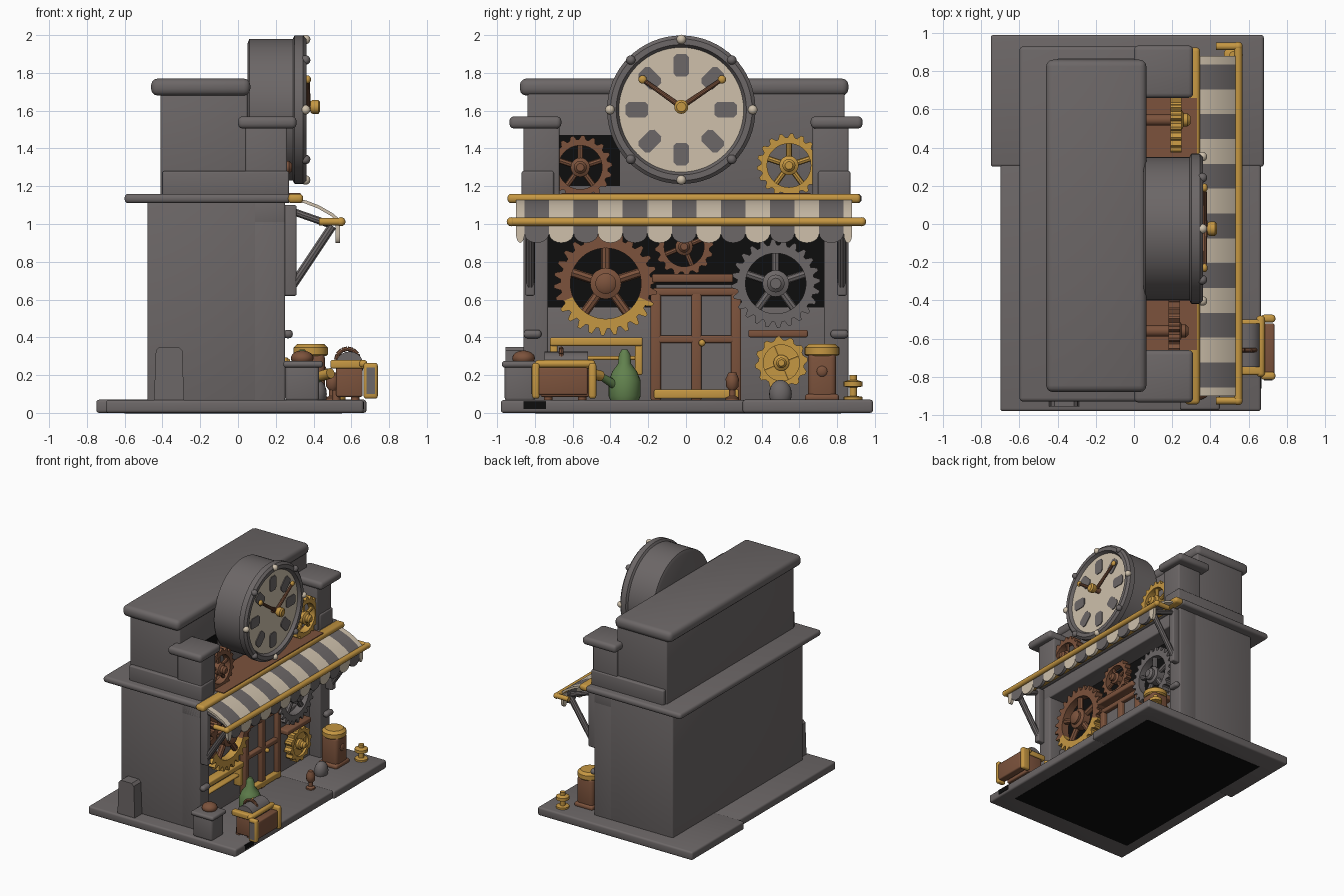
import bpy, bmesh, math
from mathutils import Vector, Matrix

if "Cube" in bpy.data.objects:
    bpy.data.objects.remove(bpy.data.objects["Cube"])


def material(name, rgb):
    m = bpy.data.materials.new(name)
    m.diffuse_color = (*rgb, 1)
    m.use_nodes = True
    m.node_tree.nodes["Principled BSDF"].inputs["Base Color"].default_value = m.diffuse_color
    return m


GRAY = material("stone gray", (0.15, 0.135, 0.135))
GOLD = material("brass gold", (0.56, 0.31, 0.055))
BROWN = material("copper brown", (0.2, 0.085, 0.045))
CREAM = material("cream", (0.62, 0.53, 0.41))
GREEN = material("green", (0.12, 0.22, 0.075))
BLACK = material("dark recess", (0.004, 0.004, 0.004))


def finish(name, bm, *mats):
    bmesh.ops.recalc_face_normals(bm, faces=bm.faces)
    me = bpy.data.meshes.new(name)
    bm.to_mesh(me)
    bm.free()
    for m in mats:
        me.materials.append(m)
    ob = bpy.data.objects.new(name, me)
    bpy.context.collection.objects.link(ob)
    return ob


def box(name, x, y, z, mat, bevel=0.01):
    bm = bmesh.new()
    size = Vector((x[1] - x[0], y[1] - y[0], z[1] - z[0]))
    mid = Vector((x[0] + x[1], y[0] + y[1], z[0] + z[1])) / 2
    bmesh.ops.create_cube(bm, size=1, matrix=Matrix.Translation(mid) @ Matrix.Diagonal((*size, 1)))
    if bevel:
        b = min(bevel, min(size) * 0.45)
        bmesh.ops.bevel(bm, geom=bm.edges[:], offset=b, segments=3, profile=0.5, affect='EDGES')
    return finish(name, bm, mat)


def rod(name, p0, p1, r, mat, r2=None, seg=20):
    bm = bmesh.new()
    p0, p1 = Vector(p0), Vector(p1)
    d = p1 - p0
    rot = Vector((0, 0, 1)).rotation_difference(d).to_matrix().to_4x4()
    bmesh.ops.create_cone(bm, cap_ends=True, segments=seg, radius1=r, radius2=r if r2 is None else r2,
                          depth=d.length, matrix=Matrix.Translation((p0 + p1) / 2) @ rot)
    return finish(name, bm, mat)


def ball(name, c, r, mat):
    bm = bmesh.new()
    bmesh.ops.create_uvsphere(bm, u_segments=20, v_segments=12, radius=1,
                              matrix=Matrix.Translation(c) @ Matrix.Diagonal((*r, 1)))
    return finish(name, bm, mat)


def prism(name, pts, axis, a, b, mat):
    """Extrude a 2D outline along x (points are y,z) or along y (points are x,z)."""
    bm = bmesh.new()
    put = (lambda p, t: (t, p[0], p[1])) if axis == 'x' else (lambda p, t: (p[0], t, p[1]))
    A, B = [[bm.verts.new(put(p, t)) for p in pts] for t in (a, b)]
    bm.faces.new(A)
    bm.faces.new(B)
    for i in range(len(pts)):
        j = (i + 1) % len(pts)
        bm.faces.new((A[i], A[j], B[j], B[i]))
    return finish(name, bm, mat)


def lathe(name, prof, centre, axis, mat, seg=32):
    """Spin (radius, height) points about x or z."""
    bm = bmesh.new()
    rings = []
    for r, h in prof:
        ring = []
        for i in range(seg):
            a = 2 * math.pi * i / seg
            c, s = r * math.cos(a), r * math.sin(a)
            v = (h, c, s) if axis == 'x' else (c, s, h)
            ring.append(bm.verts.new(Vector(v) + Vector(centre)))
        rings.append(ring)
    for A, B in zip(rings, rings[1:]):
        for i in range(seg):
            j = (i + 1) % seg
            bm.faces.new((A[i], A[j], B[j], B[i]))
    bm.faces.new(rings[0])
    bm.faces.new(rings[-1])
    return finish(name, bm, mat)


def gear(name, y, z, x0, x1, R, teeth, spokes, mat, low=None):
    """Toothed ring with spokes and a hub; faces under low[0] take low[1]."""
    bm = bmesh.new()
    n = teeth * 4
    rows = []
    for x, inner in ((x0, 0), (x1, 0), (x1, 1), (x0, 1)):
        row = []
        for i in range(n):
            a = 2 * math.pi * (i + 0.5) / n
            r = R * (0.68 if inner else (1 if i % 4 < 2 else 0.87))
            row.append(bm.verts.new((x, y + r * math.cos(a), z + r * math.sin(a))))
        rows.append(row)
    for k in range(4):
        A, B = rows[k], rows[(k + 1) % 4]
        for i in range(n):
            j = (i + 1) % n
            f = bm.faces.new((A[i], A[j], B[j], B[i]))
            if low and f.calc_center_median().z < low[0]:
                f.material_index = 1
    finish(name + "_ring", bm, mat, low[1] if low else mat)
    for i in range(spokes):
        a = 2 * math.pi * (i + 0.25) / spokes
        rod(name + "_spoke", ((x0 + x1) / 2, y, z),
            ((x0 + x1) / 2, y + R * .75 * math.cos(a), z + R * .75 * math.sin(a)), R * .09, mat, seg=8)
    lathe(name + "_hub", [(R * .3, x0), (R * .3, x1), (R * .2, x1 + .01), (R * .2, x1 + .03), (R * .12, x1 + .045)],
          (0, y, z), 'x', mat, 20)


# base slab
box("base_slab", (-.70, .665), (-.98, .32), (0, .068), GRAY, .015)
box("base_slab_wide", (-.75, .68), (.3, .99), (0, .07), GRAY, .015)
box("base_underside", (-.6, .55), (-.8, .82), (-.002, .003), BLACK, 0)
box("base_chip", (.66, .668), (-.86, -.74), (.02, .06), BLACK, 0)

# main walls with recessed shop front
box("main_body", (-.48, .1), (-.86, .86), (.06, 1.13), GRAY, .012)
box("lintel_beam", (.08, .25), (-.86, .86), (1.0, 1.13), GRAY)
box("front_wall_low", (.08, .15), (-.75, .75), (.06, .56), GRAY)
box("front_dark", (.095, .104), (-.73, .73), (.55, 1.0), BLACK, 0)
box("cornice", (-.6, .28), (-.93, .93), (1.11, 1.16), GRAY, .02)
box("upper_body", (-.41, .05), (-.84, .84), (1.15, 1.7), GRAY)
box("roof_cap", (-.46, .065), (-.88, .86), (1.68, 1.77), GRAY, .035)
box("upper_recess_dark", (.05, .056), (-.72, -.35), (1.2, 1.47), BLACK, 0)
box("balcony_floor", (.06, .33), (-.66, .66), (1.15, 1.165), BROWN, 0)
for s in (-1, 1):
    def span(a, b):
        return (min(a * s, b * s), max(a * s, b * s))
    box("front_pillar", (.08, .25), span(.73, .86), (.06, 1.12), GRAY)
    box("parapet_step", (-.4, .27), span(.7, .87), (1.15, 1.28), GRAY)
    box("upper_pillar", (.04, .26), span(.67, .86), (1.15, 1.52), GRAY)
    box("pillar_cap", (0, .31), span(.66, .935), (1.505, 1.57), GRAY, .025)
    # awning bracket
    box("bracket_post", (.24, .31), span(.8, .85), (.62, 1.1), GRAY)
    rod("bracket_brace", (.28, s * .825, .66), (.5, s * .825, .99), .024, GRAY, seg=10)
    rod("bracket_arm", (.28, s * .825, 1.07), (.48, s * .825, 1.0), .02, GRAY, seg=10)
    box("pillar_knob", (.24, .29), span(.765, .86), (.395, .44), GRAY, .02)

# striped awning with scalloped edge
top = [(.29, 1.135), (.36, 1.125), (.43, 1.098), (.5, 1.058), (.55, 1.015)]
section = top + [(x - .008, z - .015) for x, z in reversed(top)]
for i in range(-7, 8):
    m = GRAY if i % 2 == 0 else CREAM
    a, b = max(-.9, i * .13 - .075), min(.88, i * .13 + .055)
    prism("awning_stripe", section, 'y', a, b, m)
    c, w = (a + b) / 2, (b - a) / 2
    arc = [(c + w * math.cos(t * math.pi / 10), .95 - .05 * math.sin(t * math.pi / 10)) for t in range(11)]
    prism("awning_scallop", [(b, 1.01)] + arc + [(a, 1.01)], 'x', .515, .54, m)
box("awning_top_bar", (.265, .345), (-.945, .925), (1.11, 1.16), GOLD, .02)
rod("awning_front_bar", (.545, -.93, 1.012), (.545, .935, 1.012), .022, GOLD)
for y in (-.925, .93):
    rod("awning_end_bar", (.43, y, 1.012), (.545, y, 1.012), .02, GOLD)
    ball("awning_corner", (.545, y, 1.012), (.024,) * 3, GOLD)

# clock
CY, CZ = -.025, 1.605
lathe("clock_case", [(.35, .05), (.375, .06), (.375, .29), (.393, .30), (.393, .345), (.375, .362),
                     (.345, .362), (.328, .33)], (0, CY, CZ), 'x', GRAY, 64)
rod("clock_face", (.326, CY, CZ), (.337, CY, CZ), .33, CREAM, seg=64)
for i in range(8):
    a = i * math.pi / 4
    u, v = Vector((math.cos(a), math.sin(a))), Vector((-math.sin(a), math.cos(a)))
    o, h, w = Vector((CY, CZ)) + u * .235, .06, .042
    prism("hour_mark", [o + u * h * p + v * w * q for p, q in
                        ((-1, -.6), (-.7, -1), (.7, -1), (1, -.6), (1, .6), (.7, 1), (-.7, 1), (-1, .6))],
          'x', .336, .343, GRAY)
    ball("rim_stud", (.358, CY + .378 * u[0], CZ + .372 * u[1]), (.025,) * 3, CREAM if i % 2 == 0 else GRAY)
for y, z in ((-.23, 1.765), (.19, 1.765)):
    rod("clock_hand", (.37, CY, 1.62), (.37, y, z), .015, BROWN, .011, 10)
    ball("hand_tip", (.37, y, z), (.016, .022, .022), GOLD)
rod("clock_hub_stem", (.33, CY, 1.62), (.4, CY, 1.62), .022, BROWN)
lathe("clock_hub", [(.03, .385), (.037, .395), (.037, .425), (.025, .435)], (0, CY, 1.62), 'x', GOLD, 20)

# gears
gear("upper_left_gear", -.56, 1.30, .18, .24, .17, 18, 5, BROWN)
gear("upper_right_gear", .545, 1.31, .19, .25, .17, 18, 5, GOLD)
rod("upper_left_axle", (.04, -.56, 1.3), (.2, -.56, 1.3), .03, BROWN)
rod("upper_right_axle", (.04, .545, 1.31), (.2, .545, 1.31), .03, BROWN)
gear("big_left_gear", -.425, .685, .16, .225, .275, 26, 5, BROWN, (.6, GOLD))
gear("big_right_gear", .475, .685, .15, .215, .235, 24, 5, GRAY)
gear("door_top_gear", -.01, .88, .14, .19, .155, 16, 4, BROWN)
gear("small_gear", .505, .265, .17, .23, .14, 12, 4, GOLD)
rod("small_gear_plate", (.17, .505, .265), (.21, .505, .265), .1, GOLD)

# door
box("door_glass", (.14, .165), (-.16, .27), (.07, .68), GRAY, 0)
for y in (-.16, .055, .265):
    box("door_stile", (.14, .2), (y - .027, y + .027), (.065, .64), BROWN)
for z0, z1 in ((.37, .41), (.62, .66)):
    box("door_rail", (.14, .2), (-.18, .285), (z0, z1), BROWN)
box("door_lintel", (.14, .23), (-.18, .25), (.69, .735), BROWN)
box("door_kickplate", (.14, .205), (-.17, .28), (.075, .125), GOLD)
ball("door_knob", (.21, .085, .37), (.018,) * 3, GOLD)

# window sill and brass window frame
box("window_sill", (.14, .23), (.33, .645), (.4, .44), BROWN)
box("window_frame_top", (.14, .22), (-.72, -.23), (.355, .4), GOLD)
for y in (-.7, -.25):
    box("window_frame_side", (.14, .21), (y - .02, y + .02), (.2, .38), GOLD)
box("window_frame_bar", (.14, .2), (-.7, -.25), (.28, .3), GOLD)

# side buttress
prism("side_buttress", [(-.445, .06), (-.285, .06), (-.295, .33), (-.315, .35), (-.415, .35), (-.435, .33)],
      'y', -.955, -.85, GRAY)

# stone crate with copper lump
box("crate", (.25, .43), (-.96, -.8), (.06, .265), GRAY, .02)
box("crate_lid", (.24, .45), (-.975, -.79), (.24, .275), GRAY, .015)
ball("crate_lump", (.34, -.86, .29), (.06, .06, .04), BROWN)

# trunk
box("trunk_body", (.52, .66), (-.77, -.51), (.085, .24), BROWN)
rod("trunk_dome", (.59, -.75, .25), (.59, -.52, .25), .075, GRAY)
for y in (-.77, -.53):
    box("trunk_strap", (.49, .67), (y - .02, y + .03), (.235, .28), GOLD)
box("trunk_lid_edge", (.64, .685), (-.8, -.48), (.24, .28), GOLD, .02)
box("trunk_front_panel", (.67, .735), (-.79, -.52), (.095, .24), BROWN)
for y in (-.8, -.5):
    box("trunk_front_end", (.665, .74), (y - .015, y + .025), (.075, .265), GOLD, .015)
box("trunk_side_panel", (.68, .725), (-.82, -.81), (.1, .24), GRAY, 0)
for y in (-.73, -.55):
    for x in (.52, .62):
        rod("trunk_leg", (x, y, .06), (x, y, .12), .022, BROWN, seg=12)
path = [(.58 + .06 * math.cos(t * math.pi / 6), -.66, .28 + .06 * math.sin(t * math.pi / 6)) for t in range(7)]
for a, b in zip(path, path[1:]):
    rod("trunk_handle", a, b, .012, BROWN, seg=8)

# watering can
lathe("watering_can", [(.075, .065), (.085, .09), (.085, .17), (.065, .22), (.035, .26), (.03, .31), (.015, .335)],
      (.34, -.325, 0), 'z', GREEN, 24)
rod("can_spout", (.38, -.38, .15), (.45, -.46, .2), .025, GREEN, .018, 12)
rod("can_nozzle", (.44, -.45, .195), (.49, -.51, .21), .028, GOLD, seg=12)

# copper barrel with brass lid
box("barrel_body", (.31, .46), (.645, .795), (.06, .32), BROWN, .03)
box("barrel_foot", (.3, .47), (.63, .81), (.06, .1), BROWN, .015)
lathe("barrel_lid", [(.08, .3), (.092, .31), (.092, .345), (.07, .365)], (.385, .72, 0), 'z', GOLD, 28)
ball("barrel_dial", (.455, .72, .22), (.015, .03, .03), BROWN)

# brass hydrant, copper bollard and stone
lathe("hydrant", [(.05, .065), (.05, .085), (.02, .09), (.02, .135), (.05, .14), (.05, .165), (.02, .175), (.02, .2)],
      (.52, .885, 0), 'z', GOLD, 20)
lathe("bollard", [(.035, .065), (.035, .08), (.018, .09), (.018, .12), (.033, .14), (.035, .18), (.02, .215)],
      (.5, .245, 0), 'z', BROWN, 20)
ball("stone", (.42, .5, .1), (.05, .06, .075), GRAY)

# smooth shading that keeps edges sharp
for ob in bpy.data.objects:
    ob.select_set(True)
    bpy.context.view_layer.objects.active = ob
bpy.ops.object.shade_smooth_by_angle(angle=math.radians(35))
